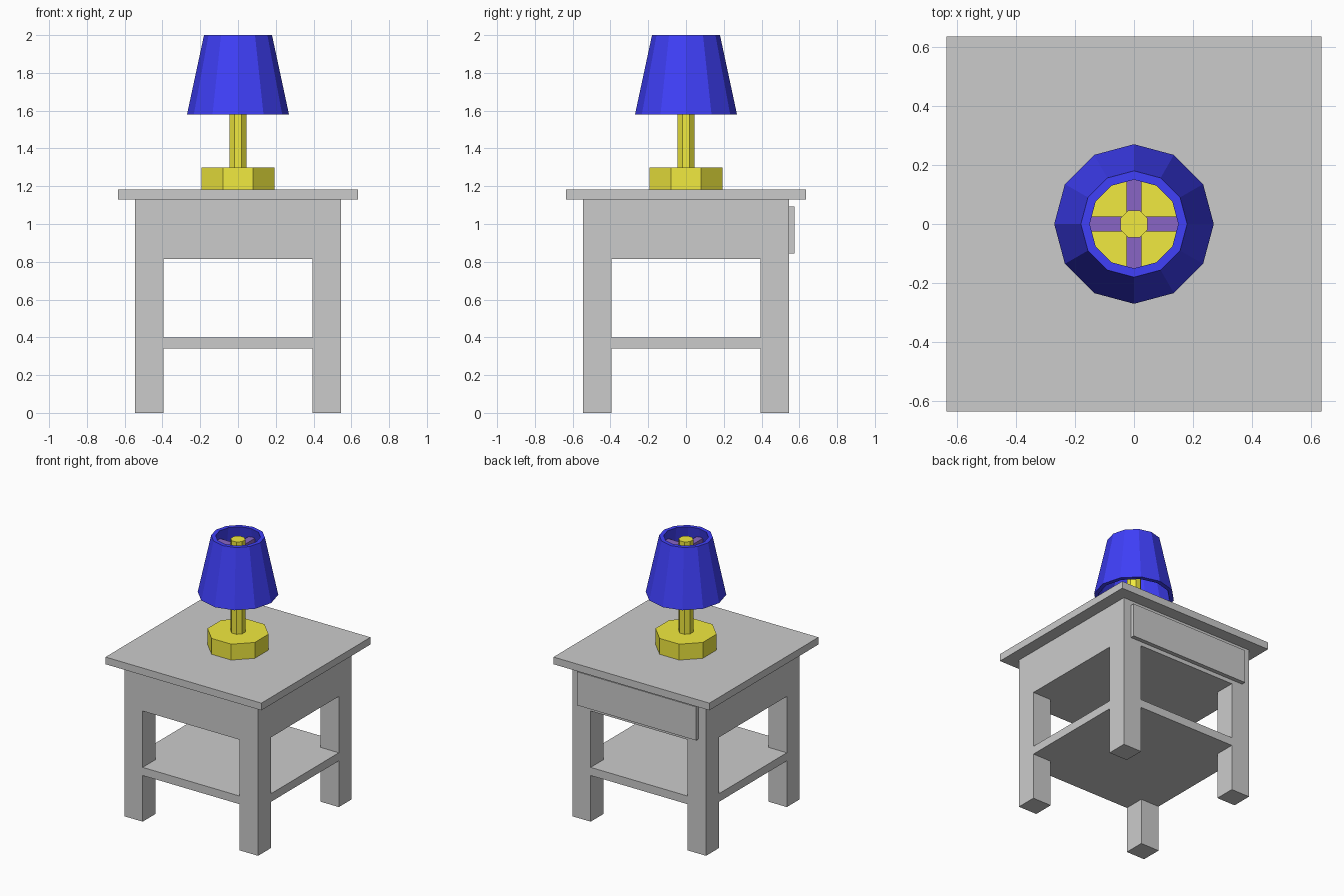
import bpy
import bmesh
import math

if "Cube" in bpy.data.objects:
    bpy.data.objects.remove(bpy.data.objects["Cube"])


def material(name, rgb):
    m = bpy.data.materials.new(name)
    m.diffuse_color = (*rgb, 1.0)
    m.use_nodes = True
    m.node_tree.nodes["Principled BSDF"].inputs["Base Color"].default_value = m.diffuse_color
    return m


def add_object(name, bm, mat=None):
    bmesh.ops.recalc_face_normals(bm, faces=bm.faces[:])
    mesh = bpy.data.meshes.new(name)
    bm.to_mesh(mesh)
    bm.free()
    obj = bpy.data.objects.new(name, mesh)
    bpy.context.collection.objects.link(obj)
    if mat:
        mesh.materials.append(mat)
    return obj


def box(name, lo, hi, mat=None):
    bm = bmesh.new()
    bmesh.ops.create_cube(bm, size=1)
    for v in bm.verts:
        v.co = [(a + b) / 2 + c * (b - a) for a, b, c in zip(lo, hi, v.co)]
    return add_object(name, bm, mat)


def ring(bm, r, z, sides, phase=0.0):
    return [bm.verts.new((r * math.cos(phase + 2 * math.pi * i / sides),
                          r * math.sin(phase + 2 * math.pi * i / sides), z))
            for i in range(sides)]


def bridge(bm, a, b):
    n = len(a)
    for i in range(n):
        j = (i + 1) % n
        bm.faces.new((a[i], a[j], b[j], b[i]))


def octagon_prism(name, apothem, z0, z1, mat):
    bm = bmesh.new()
    r = apothem / math.cos(math.pi / 8)
    low, high = (ring(bm, r, z, 8, math.pi / 8) for z in (z0, z1))
    bridge(bm, low, high)
    bm.faces.new(low)
    bm.faces.new(high)
    return add_object(name, bm, mat)


yellow = material("yellow", (0.88, 0.82, 0.05))
blue = material("blue", (0.05, 0.05, 0.95))
purple = material("purple", (0.25, 0.13, 0.56))

# Table: top, apron, shelf and drawer front on the back side
box("table_top", (-0.635, -0.635, 1.13), (0.635, 0.635, 1.183))
box("table_body", (-0.545, -0.545, 0.815), (0.545, 0.545, 1.13))
box("shelf", (-0.545, -0.545, 0.34), (0.545, 0.545, 0.40))
box("drawer_front", (-0.485, 0.545, 0.845), (0.485, 0.575, 1.092))

# Four legs
for sy, end in ((-1, "front"), (1, "back")):
    for sx, side in ((-1, "left"), (1, "right")):
        x, y = sorted((sx * 0.395, sx * 0.545)), sorted((sy * 0.395, sy * 0.545))
        box(f"{end}_{side}_leg", (x[0], y[0], 0), (x[1], y[1], 0.815))

# Lamp base and stem
octagon_prism("lamp_base", 0.193, 1.183, 1.30, yellow)
octagon_prism("lamp_stem", 0.046, 1.30, 1.98, yellow)

# Hollow twelve-sided shade
bm = bmesh.new()
profile = [(0.27, 1.58), (0.18, 2.0), (0.15, 2.0), (0.24, 1.58)]
loops = [ring(bm, r, z, 12) for r, z in profile]
for k in range(4):
    bridge(bm, loops[k], loops[(k + 1) % 4])
add_object("lamp_shade", bm, blue)

# Crossed bars holding the shade
box("shade_bar_x", (-0.175, -0.025, 1.88), (0.175, 0.025, 1.93), purple)
box("shade_bar_y", (-0.025, -0.175, 1.88), (0.025, 0.175, 1.93), purple)
